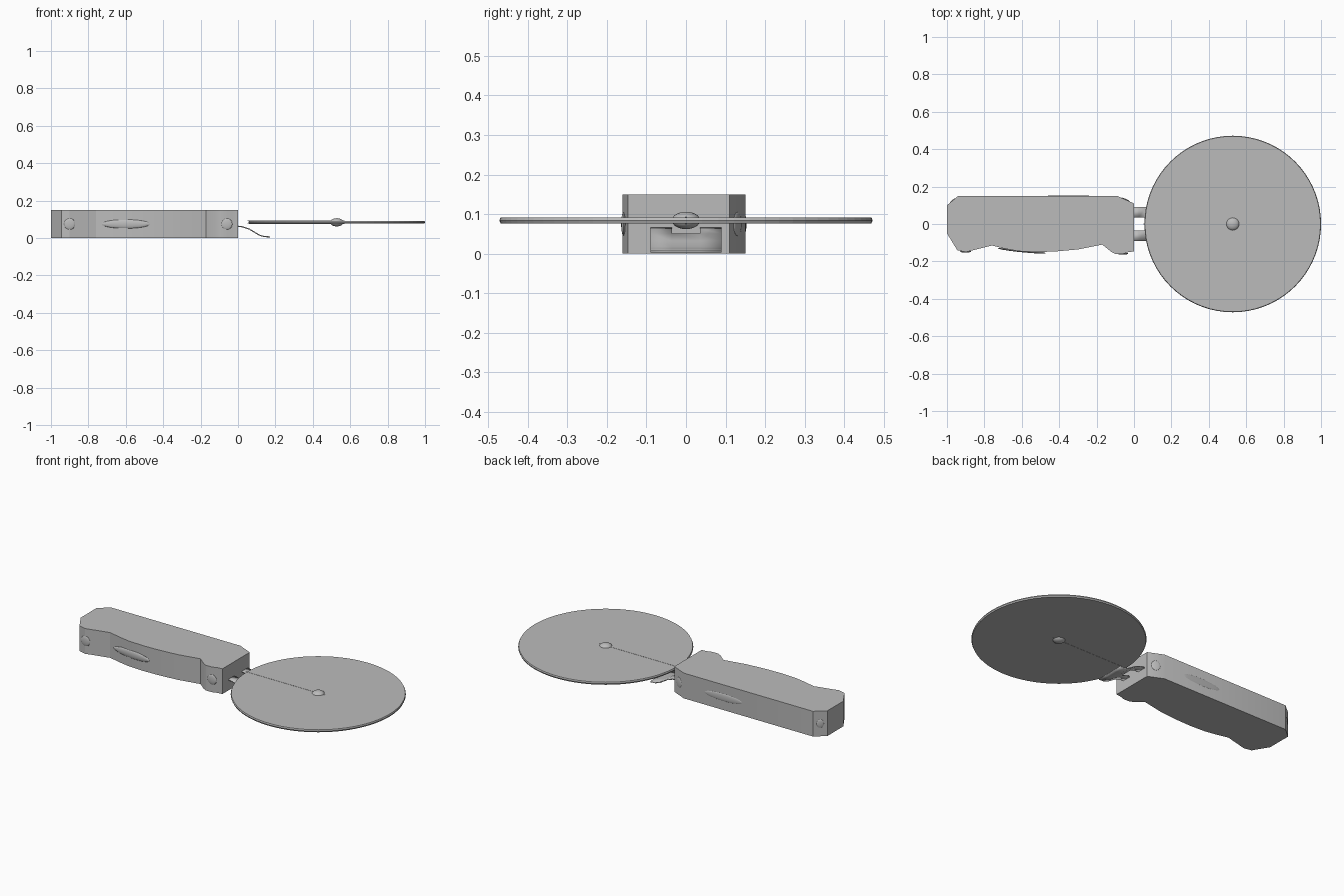
import bpy, bmesh, math
from mathutils import Matrix, Vector

cube = bpy.data.objects.get("Cube")
if cube:
    bpy.data.objects.remove(cube, do_unlink=True)

grey = bpy.data.materials.new("plain grey")
grey.use_nodes = True
colour = (0.5, 0.5, 0.5, 1)
grey.diffuse_color = colour
grey.node_tree.nodes["Principled BSDF"].inputs["Base Color"].default_value = colour


def finish(name, bm, smooth=None):
    """Turn a bmesh into a named object with the shared material."""
    bmesh.ops.recalc_face_normals(bm, faces=bm.faces[:])
    mesh = bpy.data.meshes.new(name)
    bm.to_mesh(mesh)
    bm.free()
    mesh.materials.append(grey)
    obj = bpy.data.objects.new(name, mesh)
    bpy.context.collection.objects.link(obj)
    if smooth:
        bpy.ops.object.select_all(action="DESELECT")
        obj.select_set(True)
        bpy.context.view_layer.objects.active = obj
        bpy.ops.object.shade_smooth_by_angle(angle=math.radians(smooth))
    return obj


def prism(name, outline, bottom, top, smooth=None):
    """Extrude a plan outline between two heights."""
    bm = bmesh.new()
    face = bm.faces.new([bm.verts.new((x, y, bottom)) for x, y in outline])
    new = bmesh.ops.extrude_face_region(bm, geom=[face])["geom"]
    verts = [v for v in new if isinstance(v, bmesh.types.BMVert)]
    bmesh.ops.translate(bm, vec=(0, 0, top - bottom), verts=verts)
    return finish(name, bm, smooth)


def ellipsoid(name, centre, radii, turn=0):
    """Squashed ball, turned about the vertical."""
    bm = bmesh.new()
    matrix = (Matrix.Translation(centre) @ Matrix.Rotation(turn, 4, "Z")
              @ Matrix.Diagonal((*radii, 1)))
    bmesh.ops.create_uvsphere(bm, u_segments=20, v_segments=10, radius=1, matrix=matrix)
    return finish(name, bm, 60)


# Handle with finger grips along its front edge
HEIGHT = 0.15
prism("handle", [
    (-1, 0.1), (-1, -0.05), (-0.945, -0.14), (-0.9, -0.15), (-0.76, -0.115),
    (-0.69, -0.132), (-0.62, -0.145), (-0.52, -0.15), (-0.42, -0.147),
    (-0.3, -0.136), (-0.17, -0.11), (-0.12, -0.15), (-0.1, -0.16),
    (-0.06, -0.16), (-0.03, -0.15), (0, -0.147), (0, 0.11),
    (-0.09, 0.15), (-0.94, 0.15)], 0, HEIGHT, 25)

# Shallow swellings on the grip faces
MID = HEIGHT / 2
ellipsoid("front_palm_swelling", (-0.6, -0.143, MID), (0.13, 0.008, 0.024), -0.1)
ellipsoid("front_end_swelling", (-0.9, -0.147, MID), (0.03, 0.006, 0.03))
ellipsoid("front_guard_swelling", (-0.06, -0.158, MID), (0.03, 0.006, 0.03))
ellipsoid("back_palm_swelling", (-0.35, 0.149, MID), (0.13, 0.004, 0.022))
ellipsoid("back_end_swelling", (-0.97, 0.124, MID), (0.02, 0.004, 0.025), math.radians(40))
ellipsoid("back_guard_swelling", (-0.045, 0.13, MID), (0.025, 0.004, 0.03), math.radians(-24))

# Cutting wheel with a shallow ridge around its rim
WHEEL_X, RADIUS, WHEEL_Z = 0.528, 0.472, 0.084
bm = bmesh.new()
for side in (-1, 1):
    bmesh.ops.create_cone(
        bm, cap_ends=True, segments=72, depth=0.0075,
        radius1=RADIUS if side > 0 else RADIUS - 0.003,
        radius2=RADIUS - 0.003 if side > 0 else RADIUS,
        matrix=Matrix.Translation((WHEEL_X, 0, WHEEL_Z + side * 0.00375)))
# Join the halves and drop the hidden middle discs
inner = [f for f in bm.faces
         if len(f.verts) > 4 and abs(f.calc_center_median().z - WHEEL_Z) < 0.001]
bmesh.ops.delete(bm, geom=inner, context="FACES_ONLY")
bmesh.ops.remove_doubles(bm, verts=bm.verts[:], dist=0.0002)
finish("cutting_wheel", bm)

# Hub and the narrow arm strips on both faces of the wheel
ellipsoid("wheel_hub", (WHEEL_X, 0, WHEEL_Z), (0.036, 0.036, 0.022))
for name, level in (("upper_arm_strip", 0.0915), ("lower_arm_strip", 0.0755)):
    prism(name, [(0.05, -0.002), (0.57, -0.002), (0.57, 0.002), (0.05, 0.002)],
          level, level + 0.001)

# Curved thumb guard with two prongs running into the handle
path = [(-0.01, 0.064), (0.025, 0.06), (0.06, 0.048), (0.09, 0.03),
        (0.115, 0.015), (0.14, 0.008), (0.172, 0.006)]
rows = (-0.09, -0.036, 0.036, 0.09)
bm = bmesh.new()
grid = [[bm.verts.new((x, y, z)) for y in rows] for x, z in path]
for i in range(len(path) - 1):
    for j in range(len(rows) - 1):
        if j == 1 and i < 2:
            continue
        bm.faces.new((grid[i][j], grid[i + 1][j], grid[i + 1][j + 1], grid[i][j + 1]))
guard = finish("thumb_guard", bm, 40)
thick = guard.modifiers.new("thickness", "SOLIDIFY")
thick.thickness = 0.006
thick.offset = 0
